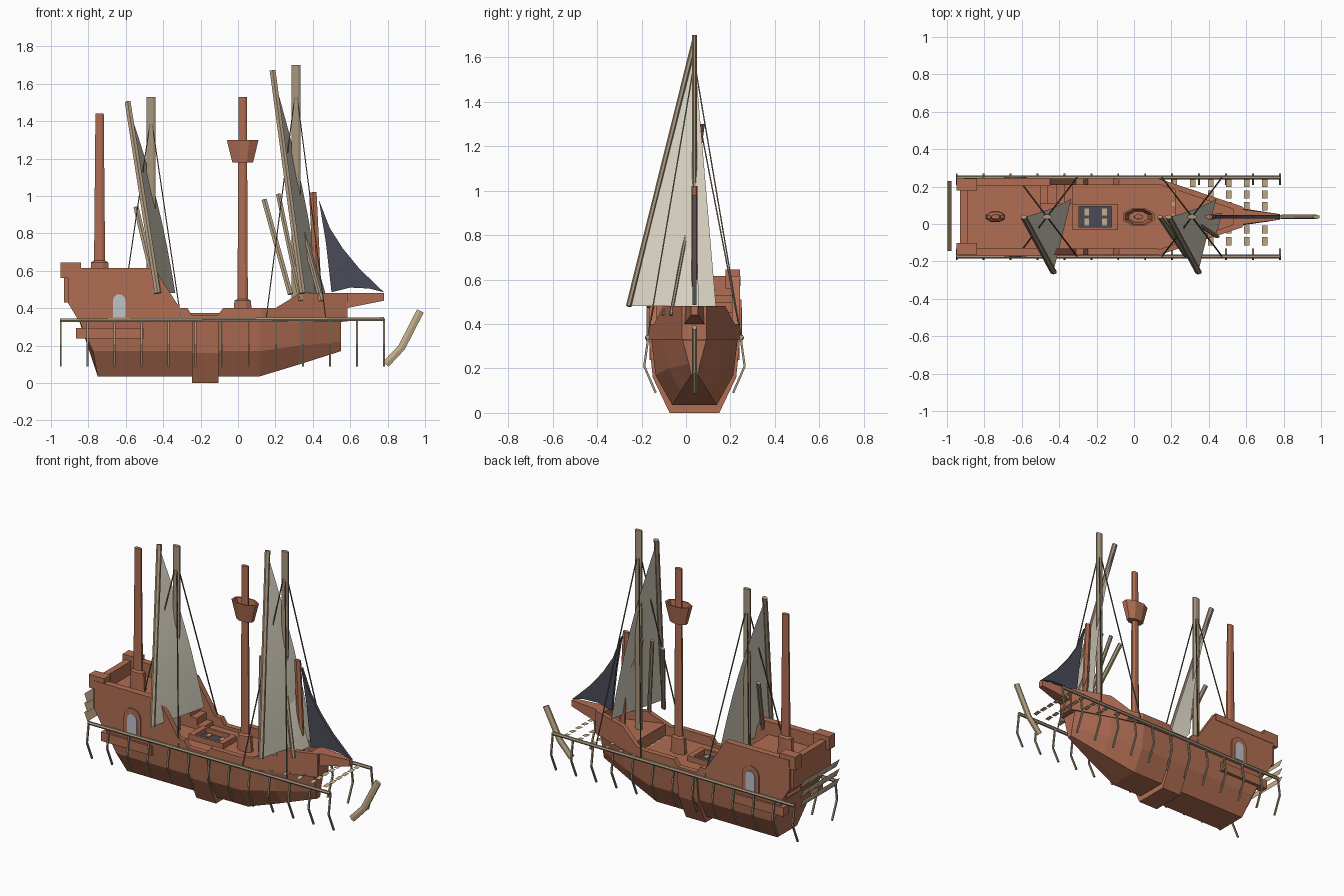
import bpy, math
from mathutils import Vector

cube = bpy.data.objects.get("Cube")
if cube:
    bpy.data.objects.remove(cube)

YC = 0.038  # centre line of the ship


def material(name, rgb):
    m = bpy.data.materials.new(name)
    m.use_nodes = True
    m.diffuse_color = (*rgb, 1)
    b = m.node_tree.nodes["Principled BSDF"]
    b.inputs["Base Color"].default_value = (*rgb, 1)
    b.inputs["Roughness"].default_value = 0.8
    return m


RED = material("red_brown_wood", (0.44, 0.155, 0.085))
TAN = material("tan_wood", (0.55, 0.42, 0.25))
SPAR = material("weathered_wood", (0.40, 0.31, 0.21))
ROPE = material("dark_rope", (0.16, 0.13, 0.09))
SAIL = material("cream_canvas", (0.68, 0.64, 0.53))
NAVY = material("dark_navy", (0.07, 0.07, 0.10))
GLASS = material("pale_glass", (0.52, 0.54, 0.60))


def mesh(name, verts, faces, mat):
    me = bpy.data.meshes.new(name)
    me.from_pydata([tuple(v) for v in verts], [], faces)
    me.materials.append(mat)
    ob = bpy.data.objects.new(name, me)
    bpy.context.collection.objects.link(ob)
    return ob


def loft(name, rings, mat):
    """Skin closed rings of equal length and cap both ends."""
    n = len(rings[0])
    faces = [(i * n + j, i * n + (j + 1) % n, (i + 1) * n + (j + 1) % n, (i + 1) * n + j)
             for i in range(len(rings) - 1) for j in range(n)]
    last = (len(rings) - 1) * n
    faces += [tuple(reversed(range(n))), tuple(range(last, last + n))]
    ob = mesh(name, [v for r in rings for v in r], faces, mat)
    import_fix(ob)
    return ob


def import_fix(ob):
    import bmesh
    bm = bmesh.new()
    bm.from_mesh(ob.data)
    bmesh.ops.recalc_face_normals(bm, faces=bm.faces)
    bm.to_mesh(ob.data)
    bm.free()


def prism(name, outline, y0, y1, mat):
    return loft(name, [[(x, YC + y, z) for x, z in outline] for y in (y0, y1)], mat)


def box(name, x, y, z, mat):
    return prism(name, [(x[0], z[0]), (x[1], z[0]), (x[1], z[1]), (x[0], z[1])], *y, mat)


def plan(name, pts, z0, z1, mat):
    """Symmetric plate from (x, half width) points."""
    ring = [(x, YC + w) for x, w in pts] + [(x, YC - w) for x, w in reversed(pts)]
    return loft(name, [[(x, y, z) for x, y in ring] for z in (z0, z1)], mat)


def half_loft(name, stations, mat):
    """Hull skin from stations of (x, half width, z) levels."""
    rings = [[(x, YC + w, z) for x, w, z in s] + [(x, YC - w, z) for x, w, z in reversed(s)]
             for s in stations]
    return loft(name, rings, mat)


def beam(name, path, r, mat, sides=6, flat=1.0):
    """Round bar along a path; flat squeezes it in y."""
    rings = []
    for i, p in enumerate(path):
        a, b = Vector(path[max(i - 1, 0)]), Vector(path[min(i + 1, len(path) - 1)])
        d = (b - a).normalized()
        u = d.cross(Vector((0, 1, 0)) if abs(d.y) < 0.9 else Vector((0, 0, 1))).normalized()
        v = d.cross(u)
        ring = []
        for k in range(sides):
            t = math.tau * (k + 0.5) / sides
            ring.append(Vector(p) + r * (math.cos(t) * u + flat * math.sin(t) * v))
        rings.append(ring)
    return loft(name, rings, mat)


def turned(name, x, profile, mat, sides=8):
    """Upright oval post from (radius, z) points, half as deep as wide."""
    rings = [[(x + r * math.cos(math.tau * (k + 0.5) / sides),
               YC + 0.55 * r * math.sin(math.tau * (k + 0.5) / sides), z) for k in range(sides)]
             for r, z in profile]
    return loft(name, rings, mat)


# Lower hull and the broad band around it
half_loft("lower_hull", [
    [(-0.75, 0.10, 0.035), (-0.775, 0.175, 0.17), (-0.85, 0.195, 0.335)],
    [(0.115, 0.10, 0.035), (0.115, 0.175, 0.17), (0.115, 0.195, 0.335)],
    [(0.33, 0.06, 0.10), (0.33, 0.12, 0.20), (0.33, 0.135, 0.335)],
    [(0.55, 0.015, 0.17), (0.55, 0.025, 0.22), (0.55, 0.055, 0.335)]], RED)
half_loft("hull_band", [[(x, 0.112, 0), (x, 0.188, 0.16), (x, 0.205, 0.33)]
                        for x in (-0.245, -0.105)], RED)

# Decks
plan("main_deck", [(-0.85, 0.19), (0.13, 0.19), (0.56, 0.05)], 0.325, 0.34, RED)
plan("fore_deck", [(0.22, 0.15), (0.56, 0.045)], 0.33, 0.415, RED)
prism("aft_castle", [(-0.83, 0.335), (-0.5, 0.335), (-0.5, 0.53), (-0.9, 0.53), (-0.9, 0.43)],
      -0.19, 0.19, RED)

# Bulwarks, windows and lower galleries on both sides
side_wall = [(-0.91, 0.615), (-0.45, 0.615), (-0.31, 0.40), (-0.27, 0.40), (-0.245, 0.36),
             (-0.11, 0.36), (-0.08, 0.40), (0.13, 0.40), (0.13, 0.33), (-0.85, 0.33), (-0.91, 0.43)]


def arch(w, z0, z1):
    top = [(-0.635 + w * math.cos(t * math.pi / 6), z1 - w + w * math.sin(t * math.pi / 6))
           for t in range(7)]
    return [(-0.635 + w, z0)] + top + [(-0.635 - w, z0)]


for s, side in ((1, "left"), (-1, "right")):
    prism(side + "_bulwark", side_wall, s * 0.17, s * 0.205, RED)
    prism(side + "_castle_rail", [(-0.91, 0.57), (-0.45, 0.57), (-0.45, 0.615), (-0.91, 0.615)],
          s * 0.165, s * 0.208, RED)
    box(side + "_lower_gallery", (-0.865, -0.505), (s * 0.15, s * 0.203), (0.237, 0.295), RED)
    prism(side + "_window_frame", arch(0.06, 0.345, 0.51), s * 0.2, s * 0.212, RED)
    prism(side + "_window", arch(0.033, 0.35, 0.475), s * 0.205, s * 0.215, GLASS)
    box(side + "_stern_corner", (-0.95, -0.84), (s * 0.14, s * 0.205), (0.56, 0.645), RED)
    bow = [(0.13, 0.205, 0.40), (0.20, 0.182, 0.40), (0.33, 0.139, 0.48), (0.58, 0.055, 0.48)]
    loft(side + "_bow_bulwark", [[(x, YC + s * w, 0.33), (x, YC + s * w, z),
                                  (x, YC + s * (w - 0.03), z), (x, YC + s * (w - 0.03), 0.33)]
                                 for x, w, z in bow], RED)
box("stern_rail", (-0.93, -0.89), (-0.19, 0.19), (0.43, 0.615), RED)
box("stem_block", (0.53, 0.585), (-0.05, 0.05), (0.33, 0.48), RED)
half_loft("bowsprit", [[(0.58, 0.045, 0.40), (0.58, 0.04, 0.48)],
                       [(0.78, 0.015, 0.44), (0.78, 0.015, 0.48)]], RED)

# Steps up to the castle
for i in range(4):
    box("castle_step", (-0.5, -0.46 + 0.045 * i), (0.07, 0.17), (0.335, 0.50 - 0.045 * i), RED)

# Hatch with a grating
for y in (-0.07, 0.055):
    box("hatch_side", (-0.33, -0.085), (y, y + 0.015), (0.335, 0.375), RED)
for x in (-0.33, -0.12):
    box("hatch_end", (x, x + 0.035), (-0.07, 0.07), (0.335, 0.375), RED)
box("hatch_opening", (-0.295, -0.12), (-0.055, 0.055), (0.338, 0.345), NAVY)
for x in (-0.265, -0.17):
    for y in (-0.045, 0.008):
        box("hatch_plank", (x, x + 0.025), (y, y + 0.037), (0.345, 0.352), TAN)

# Red masts, lookout and short fore post
turned("aft_mast", -0.74, [(0.055, 0.53), (0.05, 0.645), (0.032, 0.655), (0.024, 1.44)], RED)
turned("main_mast", 0.025, [(0.055, 0.335), (0.048, 0.44), (0.03, 0.45), (0.024, 1.53)], RED)
turned("lookout", 0.025, [(0.06, 1.18), (0.092, 1.30), (0.078, 1.30), (0.055, 1.21)], RED)
beam("fore_post", [(0.43, YC, 0.41), (0.40, YC, 1.02)], 0.023, RED, 6, 0.6)


def sail(name, head, tack, clew, bulge):
    """Three-cornered cloth, gently filled with wind."""
    n, verts, faces = 8, [], []
    head, tack, clew = Vector(head), Vector(tack), Vector(clew)
    for i in range(n + 1):
        v = i / n
        for j in range(n + 1):
            u = j / n
            p = head.lerp(tack, v).lerp(head.lerp(clew, v), u)
            p.x += bulge * math.sin(math.pi * v) * (0.3 + 0.7 * u)
            verts.append(p)
    for i in range(n):
        for j in range(n):
            a = i * (n + 1) + j
            faces.append((a, a + 1, a + n + 2, a + n + 1))
    ob = mesh(name, verts, faces, SAIL)
    ob.data.shade_smooth()


# Two sail rigs: pole, leaning spar, cloth and stays
for x, k, name in ((0.31, 1.0, "fore"), (-0.465, 0.86, "mizzen")):
    def z(h):
        return 0.48 + (h - 0.48) * k
    beam(name + "_pole", [(x, YC, 0.34), (x, YC, z(1.70))], 0.025, SPAR, 8, 0.5)
    beam(name + "_spar", [(x + 0.035, -0.258, 0.48), (x - 0.125, YC, z(1.67))], 0.018, SPAR, 6, 0.7)
    beam(name + "_small_spar", [(x - 0.03, -0.17, 0.475), (x - 0.17, YC, 0.98)]
         if k == 1 else [(x + 0.03, -0.17, 0.48), (x - 0.08, YC, 0.94)], 0.016, SPAR, 6, 0.6)
    sail(name + "_sail", (x - 0.115, YC, z(1.62)), (x + 0.035, -0.25, 0.48),
         (x + 0.13, 0.135, 0.48), 0.025)
    for dx in (-0.16, 0.16):
        for y in (-0.172, 0.248):
            beam(name + "_stay", [(x, YC, z(1.58)), (x + dx, y, 0.34)], 0.004, ROPE, 4)
beam("bow_spar_a", [(0.335, -0.1, 0.44), (0.215, YC, 1.01)], 0.014, SPAR, 6, 0.6)
beam("bow_spar_b", [(0.445, -0.068, 0.44), (0.29, YC, 1.0)], 0.014, SPAR, 6, 0.6)
sail("bow_small_sail", (0.3, YC, 0.96), (0.44, -0.068, 0.46), (0.47, 0.06, 0.47), 0.01)

# Dark triangular foresail
prism("jib", [(0.432, 0.98), (0.49, 0.83), (0.56, 0.72), (0.65, 0.61), (0.78, 0.485),
              (0.70, 0.505), (0.60, 0.51), (0.50, 0.485), (0.47, 0.75)], -0.009, 0.009, NAVY)

# Outrigger rails with bent oars
for s, side in ((1, "left"), (-1, "right")):
    beam(side + "_rail", [(-0.95, YC + s * 0.211, 0.335), (0.78, YC + s * 0.211, 0.342)],
         0.011, SPAR, 6)
    for i in range(13):
        x = -0.948 + 0.144 * i
        beam(side + "_oar", [(x, YC + s * 0.207, 0.345), (x, YC + s * 0.226, 0.21),
                             (x, YC + s * 0.174, 0.09)], 0.007, SPAR, 4)

# Floating plank rows around the bow
for i in range(6):
    for j in range(6):
        x, y = 0.217 + 0.0965 * i, 0.22 - 0.0625 * j
        mesh("bow_plank", [(x - 0.014, y - 0.022, 0.338), (x + 0.014, y - 0.022, 0.338),
                           (x + 0.014, y + 0.022, 0.342), (x - 0.014, y + 0.022, 0.342)],
             [(0, 1, 2, 3)], TAN)


# Stern gallery of three slanted boards with small panes
def stern_panel(name, y0, y1, z0, z1, x0, x1, mat):
    mesh(name, [(x0, y0, z0), (x0, y1, z0), (x1, y1, z1), (x1, y0, z1)], [(3, 2, 1, 0)], mat)


for i in range(3):
    z0 = 0.325 + 0.06 * i
    stern_panel("stern_board", -0.145, 0.23, z0, z0 + 0.054, -0.975, -0.998, TAN)
    for j in range(4):
        y = -0.11 + 0.088 * j
        stern_panel("stern_pane", y, y + 0.035, z0 + 0.014, z0 + 0.04, -0.984, -0.995, GLASS)

# Bent prow beam
beam("prow_beam", [(0.79, YC, 0.10), (0.875, YC, 0.19), (0.975, YC, 0.385)], 0.023, TAN, 6, 0.5)
